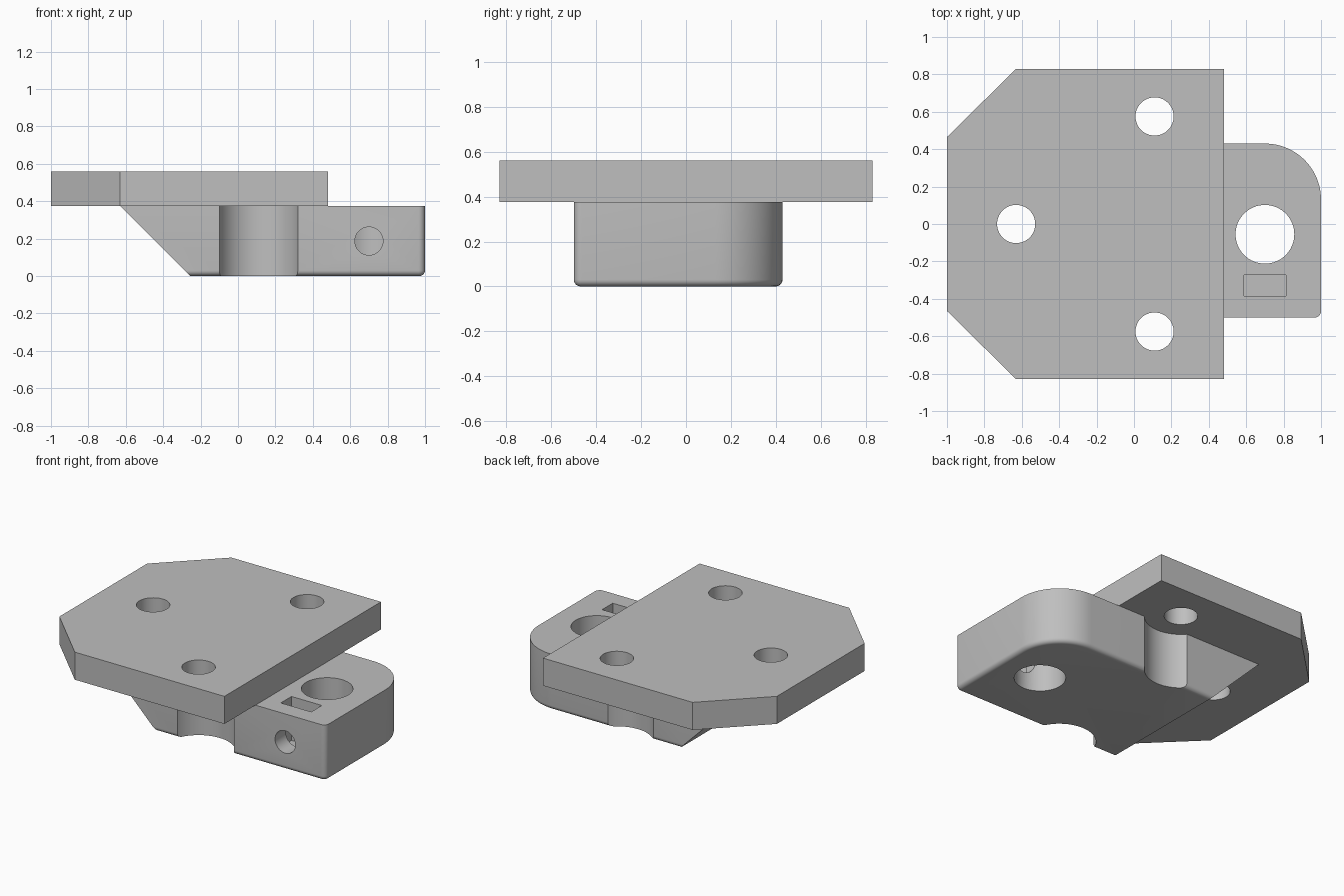
import bpy, bmesh
from math import sin, cos, pi, radians
from mathutils import Matrix

cube = bpy.data.objects.get("Cube")
if cube:
    bpy.data.objects.remove(cube)

grey = bpy.data.materials.new("grey")
grey.use_nodes = True
grey.diffuse_color = (0.52, 0.52, 0.52, 1)
grey.node_tree.nodes["Principled BSDF"].inputs["Base Color"].default_value = (0.52, 0.52, 0.52, 1)

SEAM, TOP = 0.375, 0.56          # underside and top of the plate
FRONT, BACK = -0.5, 0.43         # faces of the block
SCREWS = [(-0.63, 0), (0.11, -0.575), (0.11, 0.575)]
ROD = (0.70, -0.055)


def make_object(name, bm):
    bmesh.ops.recalc_face_normals(bm, faces=bm.faces)
    mesh = bpy.data.meshes.new(name)
    bm.to_mesh(mesh)
    bm.free()
    mesh.materials.append(grey)
    obj = bpy.data.objects.new(name, mesh)
    bpy.context.collection.objects.link(obj)
    return obj


def skin(name, rings):
    """Closed solid through a stack of matching outlines."""
    bm = bmesh.new()
    loops = [[bm.verts.new(p) for p in ring] for ring in rings]
    n = len(loops[0])
    for a, b in zip(loops, loops[1:]):
        for i in range(n):
            j = (i + 1) % n
            bm.faces.new((a[i], a[j], b[j], b[i]))
    bm.faces.new(loops[0][::-1])
    bm.faces.new(loops[-1])
    return make_object(name, bm)


def drill(x, y, z, radius, depth, axis="Z"):
    bm = bmesh.new()
    turn = Matrix.Rotation(pi / 2, 4, "X") if axis == "Y" else Matrix()
    bmesh.ops.create_cone(bm, cap_ends=True, segments=64, radius1=radius, radius2=radius,
                          depth=depth, matrix=Matrix.Translation((x, y, z)) @ turn)
    return make_object("drill_cutter", bm)


def box(x0, x1, y0, y1, z0, z1):
    return skin("box_cutter", [[(x0, y0, z), (x1, y0, z), (x1, y1, z), (x0, y1, z)]
                               for z in (z0, z1)])


def cut(obj, cutters):
    """Subtract the cutters one by one, then bake the result."""
    for c in cutters:
        c.hide_render = True
        mod = obj.modifiers.new("cut", "BOOLEAN")
        mod.operation, mod.solver, mod.object = "DIFFERENCE", "EXACT", c
    graph = bpy.context.evaluated_depsgraph_get()
    obj.data = bpy.data.meshes.new_from_object(obj.evaluated_get(graph))
    obj.modifiers.clear()
    for c in cutters:
        bpy.data.objects.remove(c)


def smooth(obj):
    bpy.ops.object.select_all(action="DESELECT")
    obj.select_set(True)
    bpy.context.view_layer.objects.active = obj
    bpy.ops.object.shade_smooth_by_angle(angle=radians(30))


# Mounting plate with two clipped corners and three screw holes
half = [(-1, -0.465), (-0.63, -0.83), (0.48, -0.83)]
outline = half + [(x, -y) for x, y in reversed(half)]
plate = skin("mounting_plate", [[(x, y, z) for x, y in outline] for z in (SEAM, TOP)])
cut(plate, [drill(x, y, 0.5, 0.102, 1) for x, y in SCREWS])
smooth(plate)


# Clamp block: rounded plan, filleted underside
def block_ring(inset, z):
    def arc(cx, cy, r, start, steps):
        return [(cx + (r - inset) * cos(start + pi / 2 * i / steps),
                 cy + (r - inset) * sin(start + pi / 2 * i / steps), z) for i in range(steps + 1)]
    small, big = 0.035, 0.30
    return ([(-0.8, FRONT + inset, z)]
            + arc(1 - small, FRONT + small, small, -pi / 2, 6)
            + arc(1 - big, BACK - big, big, 0, 24)
            + [(-0.8, BACK - inset, z)])


R = 0.03
rings = [block_ring(R * (1 - sin(a)), R * (1 - cos(a))) for a in [pi / 2 * i / 6 for i in range(7)]]
block = skin("clamp_block", rings + [block_ring(0, SEAM)])

# Sloped end of the block
bm = bmesh.new()
bm.from_mesh(block.data)
bmesh.ops.bisect_plane(bm, geom=bm.verts[:] + bm.edges[:] + bm.faces[:],
                       plane_co=(-0.63, 0, SEAM), plane_no=(-1, 0, -1), clear_outer=True)
bmesh.ops.holes_fill(bm, edges=[e for e in bm.edges if e.is_boundary])
bmesh.ops.recalc_face_normals(bm, faces=bm.faces)
bm.to_mesh(block.data)
bm.free()

# Screw clearances, rod hole, clamp screw hole and nut slot
cut(block, [drill(*SCREWS[0], 0.2, 0.102, 1),
            drill(*SCREWS[1], 0.2, 0.223, 1),
            drill(*SCREWS[2], 0.2, 0.223, 1),
            drill(*ROD, 0.2, 0.157, 1),
            drill(ROD[0], -0.4, 0.187, 0.075, 0.5, "Y"),
            box(0.587, 0.813, -0.385, -0.272, 0.08, 0.6)])
smooth(block)
